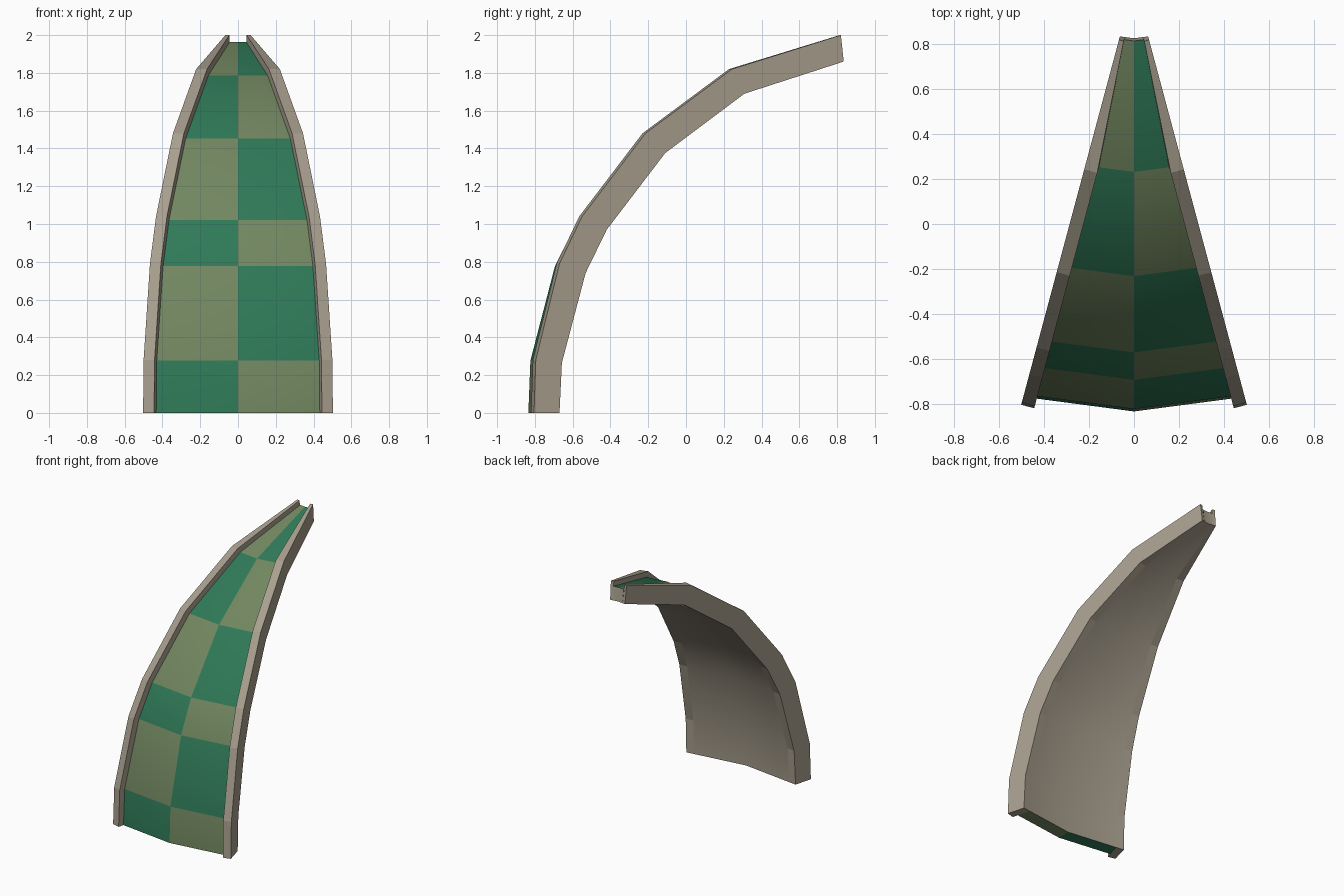
import bpy, bmesh, math
from mathutils import Vector

if "Cube" in bpy.data.objects:
    bpy.data.objects.remove(bpy.data.objects["Cube"])

APEX_Y = 1.07                  # vertical axis of the full dome
HALF = math.radians(15)        # half the wedge angle of this one gore
PANEL_T = 0.26                 # panel skin depth between rib outside and inside

# Stations up the curve: outer radius, outer z, inner radius, inner z, rib width
STATIONS = [
    (1.941, 0.00, 1.801, 0.00, 0.060),
    (1.931, 0.28, 1.788, 0.265, 0.060),
    (1.801, 0.79, 1.658, 0.74, 0.060),
    (1.677, 1.04, 1.542, 0.97, 0.060),
    (1.330, 1.48, 1.222, 1.375, 0.060),
    (0.856, 1.82, 0.787, 1.69, 0.060),
    (0.259, 2.00, 0.243, 1.86, 0.022),
]


def material(name, srgb):
    m = bpy.data.materials.new(name)
    lin = [((c / 255 + 0.055) / 1.055) ** 2.4 for c in srgb]
    m.diffuse_color = (*lin, 1)
    m.use_nodes = True
    m.node_tree.nodes["Principled BSDF"].inputs["Base Color"].default_value = m.diffuse_color
    return m


STONE = material("warm grey", (168, 159, 142))
GREEN = material("deep green", (47, 121, 87))
OLIVE = material("olive green", (114, 135, 96))


def on_plane(r, z, side):
    """Point on the wedge's side plane."""
    return Vector((side * r * math.sin(HALF), APEX_Y - r * math.cos(HALF), z))


def inward(p, w, side, tilt=HALF):
    """Move from the side plane toward the middle by perpendicular width w."""
    s = w / math.cos(HALF - tilt)
    return p + Vector((-side * math.cos(tilt), -math.sin(tilt), 0)) * s


def loft(name, sections, mats, skip=(), rule=None):
    bm = bmesh.new()
    rings = [[bm.verts.new(p) for p in sec] for sec in sections]
    n = len(rings[0])
    for k in range(len(rings) - 1):
        for i in range(n):
            if i in skip:
                continue
            j = (i + 1) % n
            f = bm.faces.new((rings[k][i], rings[k][j], rings[k + 1][j], rings[k + 1][i]))
            f.material_index = rule(k, i) if rule else 0
    return bm, rings


def finish(name, bm, mats):
    bmesh.ops.recalc_face_normals(bm, faces=bm.faces)
    me = bpy.data.meshes.new(name)
    bm.to_mesh(me)
    bm.free()
    for m in mats:
        me.materials.append(m)
    ob = bpy.data.objects.new(name, me)
    bpy.context.collection.objects.link(ob)
    return ob


# Raised ribs along both sides of the panel
for side, label in ((-1, "left"), (1, "right")):
    secs = []
    for ro, zo, ri, zi, w in STATIONS:
        a, d = on_plane(ro, zo, side), on_plane(ri, zi, side)
        secs.append([a, inward(a, w, side), inward(d, w, side, HALF / 2), d])
    bm, rings = loft("rib", secs, [STONE])
    bm.faces.new(rings[0])
    bm.faces.new(rings[-1])
    finish(label + "_rib", bm, [STONE])

# Chequered panel with a slight ridge down the middle
secs = []
for ro, zo, ri, zi, w in STATIONS:
    rp, zp = ro + (ri - ro) * PANEL_T, zo + (zi - zo) * PANEL_T

    def edge(r, z, side):
        return inward(on_plane(r, z, side), w, side, HALF / 2)

    secs.append([edge(rp, zp, 1), Vector((0, APEX_Y - rp, zp)), edge(rp, zp, -1),
                 edge(ri, zi, -1), Vector((0, APEX_Y - ri, zi)), edge(ri, zi, 1)])


def chequer(k, i):
    # outer faces: 0 is right, 1 is left; everything else is inside
    return 1 + (k + i + 1) % 2 if i < 2 else 0


bm, rings = loft("panel", secs, None, skip=(2, 5), rule=chequer)
for ring, painted in ((rings[0], True), (rings[-1], False)):
    for i, idx in ((0, (0, 1, 4, 5)), (1, (1, 2, 3, 4))):
        f = bm.faces.new([ring[v] for v in idx])
        f.material_index = chequer(0, i) if painted else 0
panel = finish("chequered_panel", bm, [STONE, GREEN, OLIVE])

bpy.context.view_layer.objects.active = panel
panel.select_set(True)
bpy.ops.object.shade_smooth_by_angle(angle=math.radians(35))
